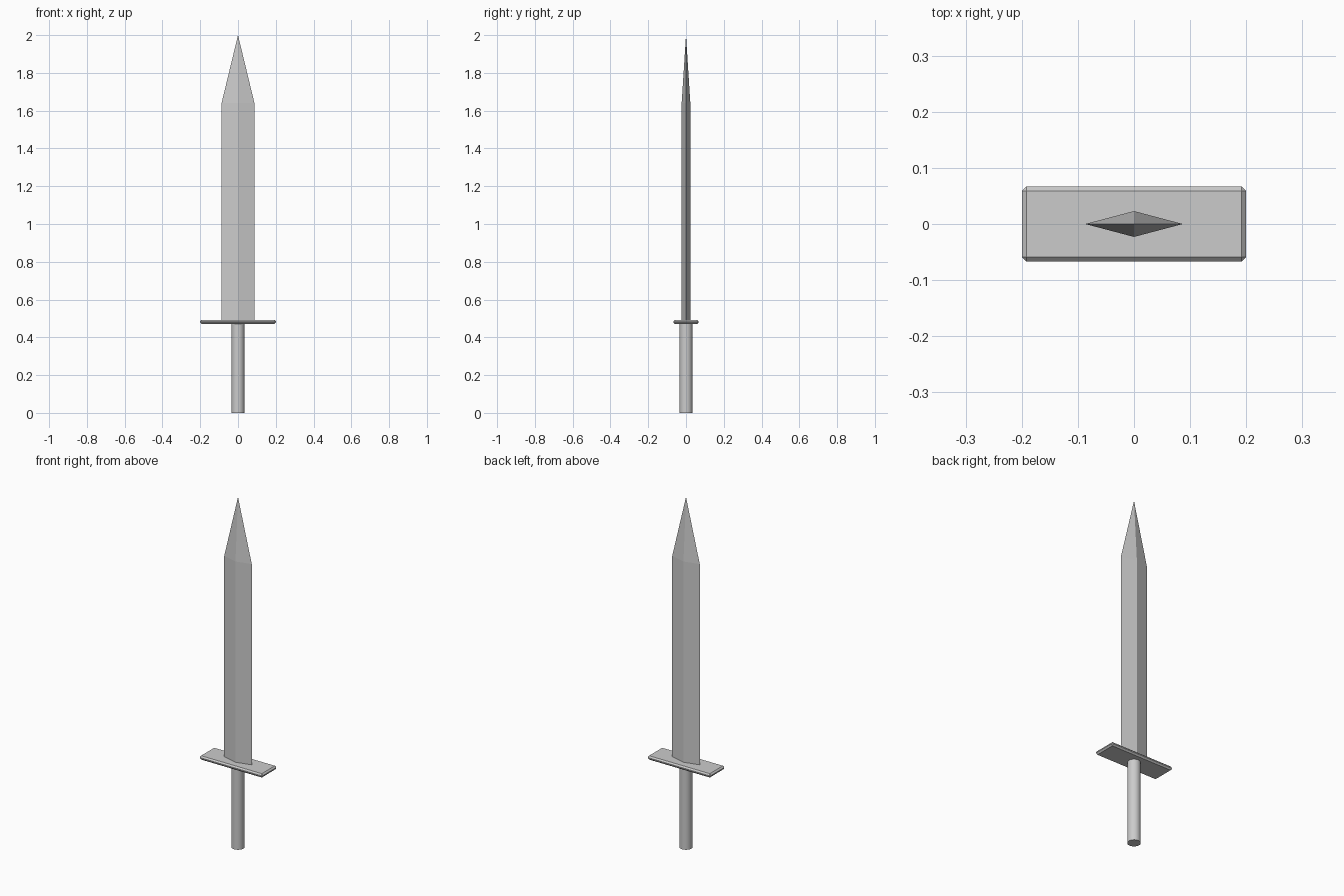
import bpy, bmesh, math

if "Cube" in bpy.data.objects:
    bpy.data.objects.remove(bpy.data.objects["Cube"])


def new_object(name, bm):
    bmesh.ops.recalc_face_normals(bm, faces=bm.faces)
    mesh = bpy.data.meshes.new(name)
    bm.to_mesh(mesh)
    bm.free()
    obj = bpy.data.objects.new(name, mesh)
    bpy.context.collection.objects.link(obj)
    return obj


# Blade: diamond section lofted to the shoulder, then to a point
bm = bmesh.new()
section = [(0.087, 0), (0, 0.023), (-0.087, 0), (0, -0.023)]
low = [bm.verts.new((x, y, 0.485)) for x, y in section]
high = [bm.verts.new((x, y, 1.64)) for x, y in section]
tip = bm.verts.new((0, 0, 2))
bm.faces.new(low[::-1])
for i in range(4):
    j = (i + 1) % 4
    bm.faces.new((low[i], low[j], high[j], high[i]))
    bm.faces.new((high[i], high[j], tip))
new_object("blade", bm)

# Guard: flat plate with chamfered edges
bm = bmesh.new()
bmesh.ops.create_cube(bm, size=1)
bmesh.ops.scale(bm, vec=(0.4, 0.134, 0.022), verts=bm.verts)
bmesh.ops.translate(bm, vec=(0, 0, 0.482), verts=bm.verts)
bmesh.ops.bevel(bm, geom=bm.edges[:], offset=0.008, segments=1, affect='EDGES')
new_object("guard", bm)

# Grip: plain round handle
bpy.ops.mesh.primitive_cylinder_add(vertices=32, radius=0.034, depth=0.475,
                                    location=(0, 0, 0.2375))
bpy.context.object.name = "grip"
bpy.ops.object.shade_smooth_by_angle(angle=math.radians(30))
